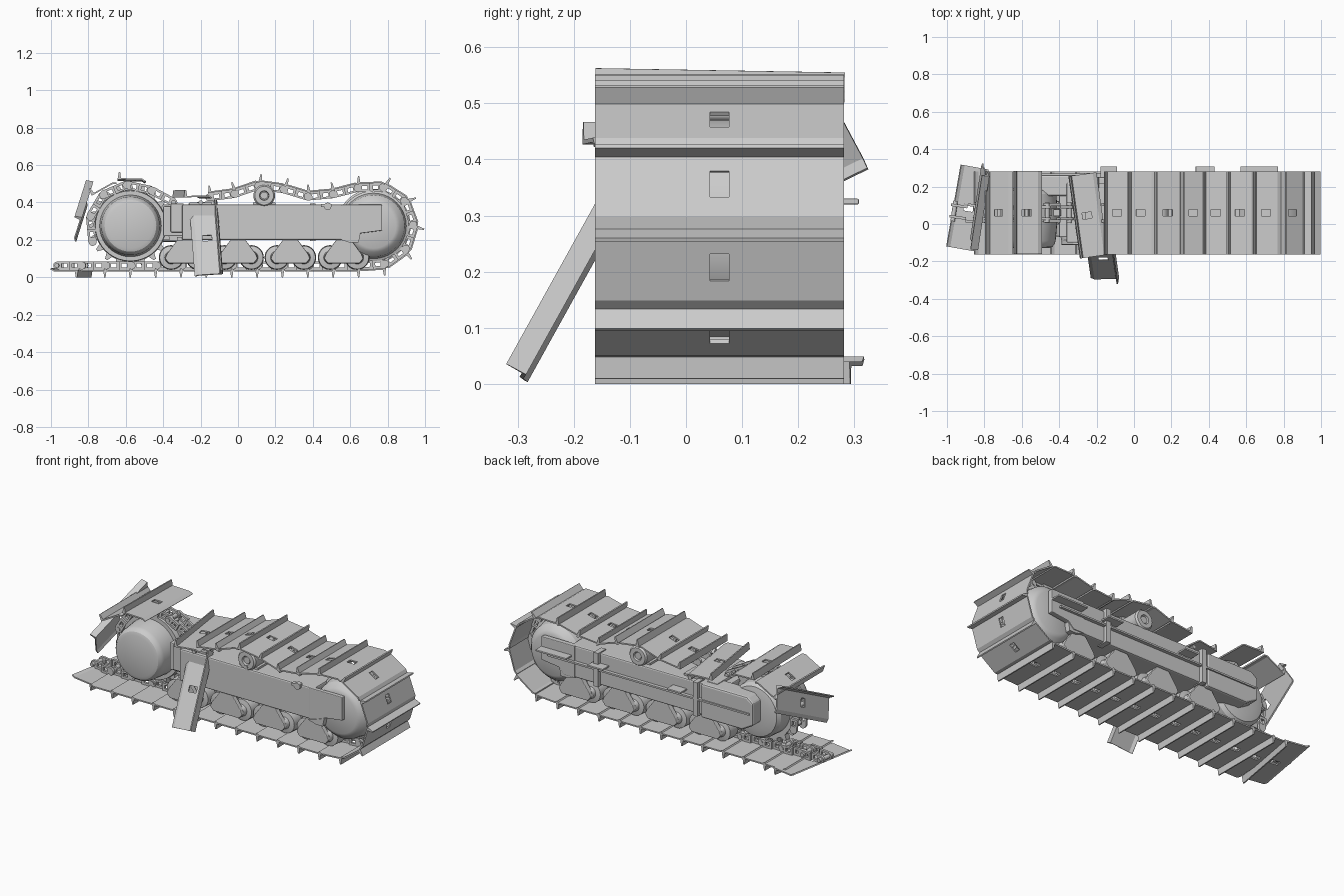
import bpy, bmesh
from math import sin, cos, pi, radians, hypot
from mathutils import Matrix, Vector

if "Cube" in bpy.data.objects:
    bpy.data.objects.remove(bpy.data.objects["Cube"])

YC = 0.06      # centre line of the track
P = 0.135      # chain pitch


def finish(name, bm, smooth=False, bevel=0):
    bmesh.ops.recalc_face_normals(bm, faces=bm.faces)
    me = bpy.data.meshes.new(name)
    bm.to_mesh(me)
    bm.free()
    ob = bpy.data.objects.new(name, me)
    bpy.context.collection.objects.link(ob)
    if bevel:
        m = ob.modifiers.new("bevel", 'BEVEL')
        m.width, m.segments = bevel, 2
    if smooth:
        bpy.context.view_layer.objects.active = ob
        bpy.ops.object.select_all(action='DESELECT')
        ob.select_set(True)
        bpy.ops.object.shade_smooth_by_angle(angle=radians(28))
    return ob


def prism(bm, pts, y0, y1):
    """Extrude an x,z polygon along y."""
    a = [bm.verts.new((x, y0, z)) for x, z in pts]
    b = [bm.verts.new((x, y1, z)) for x, z in pts]
    bm.faces.new(a)
    bm.faces.new(b[::-1])
    for i in range(len(a)):
        j = (i + 1) % len(a)
        bm.faces.new((a[i], b[i], b[j], a[j]))


def rect(x0, x1, z0, z1):
    return [(x0, z0), (x1, z0), (x1, z1), (x0, z1)]


def circle(x, z, r, n=16):
    return [(x + r * cos(2 * pi * i / n), z + r * sin(2 * pi * i / n)) for i in range(n)]


def solid(name, *parts, **kw):
    bm = bmesh.new()
    for pts, y0, y1 in parts:
        prism(bm, pts, y0, y1)
    return finish(name, bm, **kw)


def lathe(name, prof, x, z, y=YC, n=40):
    """Spin a (radius, y) profile about the y axis."""
    bm = bmesh.new()
    vs = [bm.verts.new((r, yy, 0)) for r, yy in prof]
    es = [bm.edges.new(p) for p in zip(vs, vs[1:])]
    bmesh.ops.spin(bm, geom=vs + es, axis=(0, 1, 0), cent=(0, 0, 0),
                   angle=2 * pi, steps=n, use_duplicate=False)
    bmesh.ops.remove_doubles(bm, verts=bm.verts, dist=1e-5)
    ob = finish(name, bm, smooth=True)
    ob.location = (x, y, z)
    return ob


# shoe and link meshes (x along the chain, z outward, pin line at the origin)
tail = [(-.082, .02), (-.077, .014), (-.06, .023)]
head = [(.07, .023), (.064, .063), (.057, .063), (.052, .031)]
full = tail + head + [(-.062, .031)]
shoe = solid("shoe_template", (full, -.222, -.017), (full, .017, .222),
             (tail + [(-.025, .023), (-.025, .031), (-.062, .031)], -.017, .017),
             ([(.025, .023)] + head + [(.025, .031)], -.017, .017))
parts = []
for s in (-1, 1):
    for e, y in ((-1, .024), (1, .037)):
        y0, y1 = sorted((s * y, s * (y + .014)))
        parts.append((circle(e * P / 2, 0, .021), y0, y1))
        for x0, x1, z0, z1 in ((0, P / 2, .01, .023), (0, P / 2, -.021, -.01),
                               (0, .014, -.02, .02), (.043, .055, -.02, .02)):
            a, b = sorted((e * x0, e * x1))
            parts.append((rect(a, b, z0, z1), y0, y1))
parts.append((circle(-P / 2, 0, .012), -.055, .055))
link = solid("link_template", *parts)
shoe_me, link_me = shoe.data, link.data
for o in (shoe, link):
    bpy.data.objects.remove(o)


def put(name, me, x, z, t, y=YC, twist=0, roll=0):
    """Place a part with its x axis along t and its z axis outward."""
    t = Vector((t[0], 0, t[1])).normalized()
    n = Vector((t.z, 0, -t.x))
    m = Matrix((t, n.cross(t), n)).transposed().to_4x4()
    ob = bpy.data.objects.new(name, me)
    bpy.context.collection.objects.link(ob)
    ob.matrix_world = (Matrix.Translation((x, y, z)) @ m
                       @ Matrix.Rotation(radians(twist), 4, 'Z')
                       @ Matrix.Rotation(radians(roll), 4, 'X'))


def walk(path):
    """Step along a dense path at the chain pitch: mid point and direction."""
    out, last = [], path[0]
    for p in path:
        d = hypot(p[0] - last[0], p[1] - last[1])
        if d >= P:
            out.append(((p[0] + last[0]) / 2, (p[1] + last[1]) / 2,
                        (p[0] - last[0], p[1] - last[1])))
            last = p
    return out


def arc(cx, cz, r, a0, a1, n=400):
    return [(cx + r * cos(radians(a0 + (a1 - a0) * i / n)),
             cz + r * sin(radians(a0 + (a1 - a0) * i / n))) for i in range(n + 1)]


# main chain: bottom run, round the idler, sagging top run
IX, SX, WZ = 0.725, -0.575, 0.275
path = [(-.84 + (IX + .84) * i / 900, .063) for i in range(901)]
path += arc(IX, WZ, .212, -90, 90)
knots = [(IX, .487), (.4, .43), (.14, .492), (-.1, .43), (-.21, .425)]
for (x0, z0), (x1, z1) in zip(knots, knots[1:]):
    path += [(x0 + (x1 - x0) * i / 200, z0 + (z1 - z0) * (1 - cos(pi * i / 200)) / 2)
             for i in range(201)]
for x, z, t in walk(path):
    put("track_link", link_me, x, z, t)
    put("track_shoe", shoe_me, x, z, t)

# broken ends: twisted last shoes
put("broken_lower_link", link_me, -.895, .063, (1, 0), twist=8)
put("broken_lower_shoe", shoe_me, -.885, .063, (1, 0), y=.085, twist=10)
put("broken_upper_shoe", shoe_me, -.25, .405, (-1, -.03), y=.045, twist=8)

# chain left on the sprocket, partly bare
path = [(-.345 - .1 * i / 200, .40 + .055 * i / 200) for i in range(200)]
path += arc(SX, WZ, .22, 54, 205)
for x, z, t in walk(path):
    put("sprocket_link", link_me, x, z, t)
put("sprocket_shoe", shoe_me, -.575, .494, (-1, .03), roll=1)
put("sprocket_shoe", shoe_me, -.71, .45, (-.9, -.5))
put("hanging_shoe", shoe_me, -.80, .35, (-.3, -.95), y=.09, twist=153)

# shoe leaning against the frame
leaning = bpy.data.objects.new("leaning_shoe", shoe_me)
bpy.context.collection.objects.link(leaning)
leaning.matrix_world = (Matrix.Translation((-.165, -.16, .195))
                        @ Matrix.Rotation(radians(61), 4, 'X')
                        @ Matrix.Rotation(radians(4), 4, 'Z'))

# sprocket and final drive
teeth = [(SX + r * cos(2 * pi * (i + o) / 20), WZ + r * sin(2 * pi * (i + o) / 20))
         for i in range(20) for r, o in ((.193, -.3), (.222, -.1), (.222, .1), (.193, .3))]
solid("sprocket", (teeth, YC - .018, YC + .018))
lathe("final_drive", [(0, -.19), (.12, -.188), (.138, -.182), (.15, -.168), (.156, -.15),
                      (.165, -.05), (.188, -.05), (.19, -.022), (.19, .022), (.165, .022),
                      (.16, .1), (.145, .12), (.1, .13), (0, .13)], SX, WZ)

# idler
lathe("idler", [(0, -.16), (.12, -.16), (.14, -.15), (.165, -.12), (.175, -.06), (.188, -.055),
                (.188, -.02), (.198, -.017), (.198, .017), (.188, .02), (.188, .055),
                (.175, .06), (.165, .12), (.14, .15), (.12, .16), (0, .16)], IX, WZ)

# carrier roller and its axle
lathe("carrier_roller", [(.022, -.17), (.026, -.185), (.05, -.185), (.058, -.175), (.058, -.07),
                         (.045, -.06), (.045, .06), (.058, .07), (.058, .185), (.05, .195),
                         (.026, .195), (.022, .18), (0, .18)], .14, .437, n=28)
lathe("carrier_axle", [(0, -.178), (.02, -.178), (.02, .188), (0, .188)], .14, .437, n=16)

# road rollers in pairs with bogie plates
for c in (-.285, 0, .28, .565):
    for dx in (-.072, .072):
        lathe("road_roller", [(0, -.155), (.03, -.155), (.035, -.13), (.062, -.125), (.066, -.06),
                              (.045, -.055), (.045, .055), (.066, .06), (.062, .125),
                              (.035, .13), (.03, .155), (0, .155)], c + dx, .106, n=28)
    bogie = [(c + x, z) for x, z in ((-.085, .075), (.085, .075), (.105, .1), (.095, .125),
                                     (.04, .2), (-.04, .2), (-.095, .125), (-.105, .1))]
    solid("bogie", (bogie, YC - .172, YC - .145), (bogie, YC + .145, YC + .175), bevel=.004)
    solid("bogie_mount", (rect(c - .04, c + .04, .165, .215), -.09, .21))

# frame body with the nose plates
solid("track_frame", (rect(-.30, .58, .2, .388), -.12, .25), bevel=.008)
nose = [(.55, .2), (.62, .2), (.655, .235), (.77, .25), (.77, .388), (.55, .388)]
solid("nose_plates", (nose, -.125, -.1), (nose, .225, .255), bevel=.004)
solid("lower_nose_guard", ([(.55, .2), (.6, .185), (.645, .185), (.655, .235), (.6, .215)],
                           -.13, .25))
solid("frame_neck", (rect(-.4, -.29, .22, .38), -.07, .19),
      (rect(-.36, -.29, .24, .395), -.1, .22), bevel=.006)

# rear drive housing, ledge, straps and step brackets on the back
solid("drive_housing", ([(-.62, .23), (-.55, .19), (-.28, .19), (-.28, .39), (-.58, .39),
                         (-.62, .36)], .15, .262), bevel=.01)
solid("back_ledge", (rect(-.6, .72, .29, .3), .23, .27))
for x in (-.25, .4):
    solid("back_strap", (rect(x - .015, x + .015, .195, .395), .2, .272))
for x0, x1 in ((-.18, -.09), (.33, .43), (.57, .77)):
    solid("step_bracket", (rect(x0, x1, .32, .33), .24, .308), bevel=.002)

# small fittings on top and front
solid("front_latch", (circle(.48, .38, .02, 12), -.135, -.11),
      (rect(.445, .5, .375, .392), -.135, -.11))
for x in (-.2, .14):
    solid("top_pad", (rect(x - .06, x + .06, .385, .40), -.1, .22),
          (circle(x, .4, .012, 10), -.13, .25))
